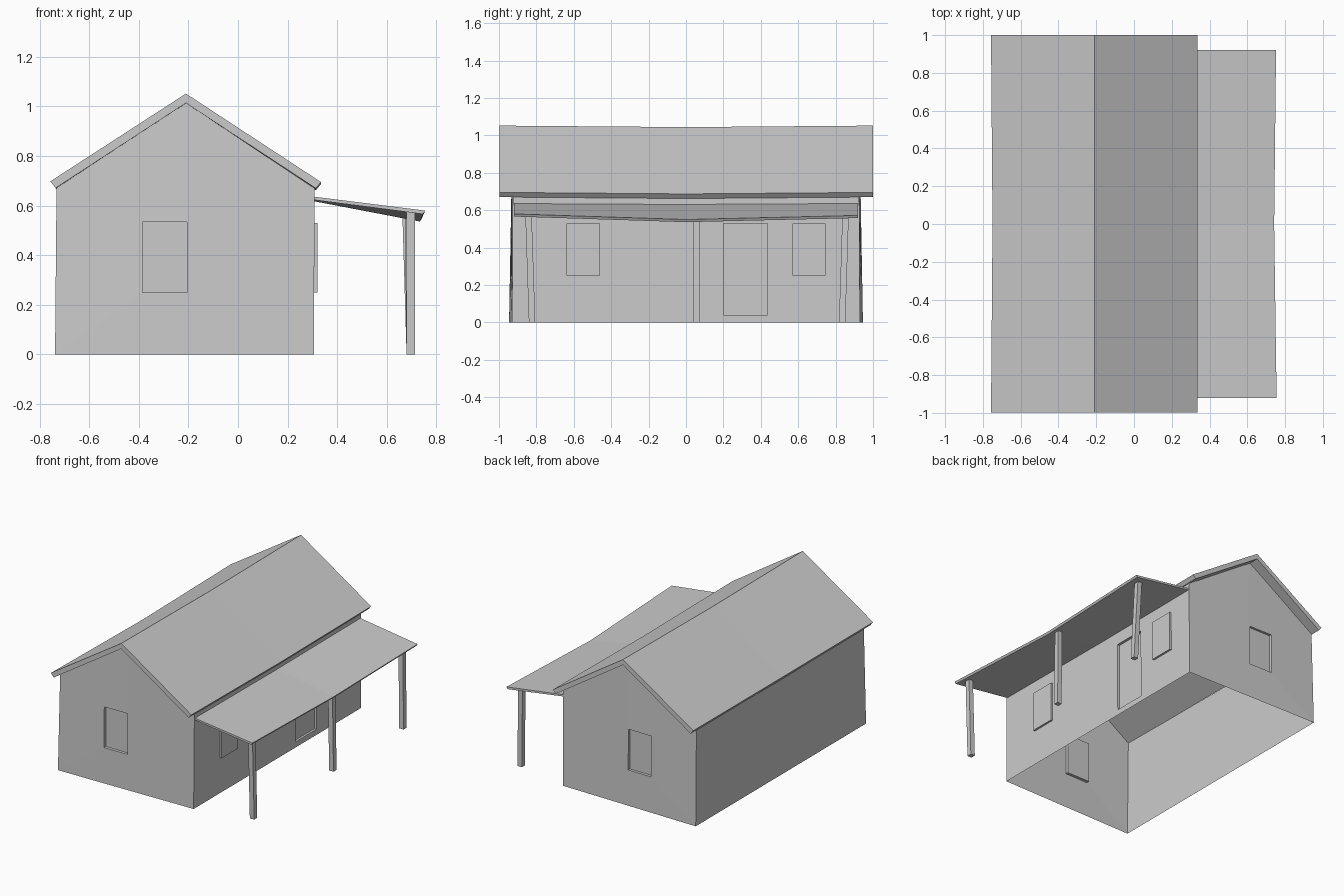
import bpy, bmesh

if "Cube" in bpy.data.objects:
    bpy.data.objects.remove(bpy.data.objects["Cube"])


def loft(name, rings):
    """Closed solid through a series of equal-length point rings."""
    bm = bmesh.new()
    loops = [[bm.verts.new(p) for p in r] for r in rings]
    n = len(loops[0])
    for a, b in zip(loops, loops[1:]):
        for i in range(n):
            j = (i + 1) % n
            bm.faces.new((a[i], a[j], b[j], b[i]))
    bm.faces.new(loops[0][::-1])
    bm.faces.new(loops[-1])
    bmesh.ops.recalc_face_normals(bm, faces=bm.faces)
    me = bpy.data.meshes.new(name)
    bm.to_mesh(me)
    bm.free()
    ob = bpy.data.objects.new(name, me)
    bpy.context.collection.objects.link(ob)
    return ob


def box(name, x, y, z):
    return loft(name, [[(x[0], y[0], h), (x[1], y[0], h),
                        (x[1], y[1], h), (x[0], y[1], h)] for h in z])


# Walls: gabled shell, ends flared a little at the left foot
def wall_ring(s, sag):
    return [(-0.738, s * 0.946, 0), (0.306, s * 0.93, 0),
            (0.309, s * 0.926, 0.67 - sag), (-0.21, s * 0.928, 1.014 - sag),
            (-0.732, s * 0.93, 0.672 - sag)]


walls = loft("walls", [wall_ring(-1, 0), wall_ring(0, 0.008), wall_ring(1, 0)])

# Recessed gable windows and door
cutters = [box("window_cutter", (-0.385, -0.205), y, (0.25, 0.535))
           for y in ((-1.1, -0.917), (0.917, 1.1))]
cutters.append(box("door_cutter", (0.29, 0.5), (0.2, 0.435), (0.04, 0.53)))
for c in cutters:
    m = walls.modifiers.new("recess", 'BOOLEAN')
    m.operation = 'DIFFERENCE'
    m.solver = 'EXACT'
    m.object = c
bpy.context.view_layer.update()
dg = bpy.context.evaluated_depsgraph_get()
mesh = bpy.data.meshes.new_from_object(walls.evaluated_get(dg))
walls.modifiers.clear()
walls.data = mesh
for c in cutters:
    bpy.data.objects.remove(c)

# Open the underside and the top beneath the roof
bm = bmesh.new()
bm.from_mesh(mesh)
bm.normal_update()
gone = [f for f in bm.faces if f.calc_center_median().z < 0.01
        or (f.normal.z > 0.3 and f.calc_center_median().z > 0.6)]
bmesh.ops.delete(bm, geom=gone, context='FACES')
bm.to_mesh(mesh)
bm.free()

# Raised windows on the porch side
for name, y in (("front_porch_window", (-0.64, -0.46)),
                ("back_porch_window", (0.57, 0.745))):
    box(name, (0.3, 0.321), y, (0.25, 0.53))


# Main roof: folded slab with a sagging middle
def roof_ring(y, d):
    pts = [(-0.757 + d, 0.698), (-0.21, 1.052), (0.335, 0.695),
           (0.314, 0.67), (-0.21, 1.014), (-0.736 + d, 0.671)]
    return [(x, y, z - d) for x, z in pts]


loft("roof", [roof_ring(-0.997, 0), roof_ring(0, 0.008), roof_ring(1, 0)])

# Porch roof: thin sloping sheet, sagging in the middle
loft("porch_roof", [[(0.3, y, 0.637 - d), (x, y, z), (x - 0.008, y, z - 0.014),
                     (0.3, y, 0.624 - d)]
                    for y, x, z, d in ((-0.92, 0.755, 0.58, 0),
                                       (0, 0.742, 0.55, 0.005),
                                       (0.92, 0.752, 0.572, 0))])


# Porch posts, slightly leaning
for name, yb, yt, xt, top in (("front_post", -0.823, -0.842, 0.697, 0.574),
                              ("middle_post", 0.058, 0.056, 0.69, 0.548),
                              ("back_post", 0.835, 0.853, 0.68, 0.57)):
    loft(name, [[(x + i * 0.017, y + j * 0.017, z)
                 for i, j in ((-1, -1), (1, -1), (1, 1), (-1, 1))]
                for x, y, z in ((0.697, yb, 0), (xt, yt, top))])
